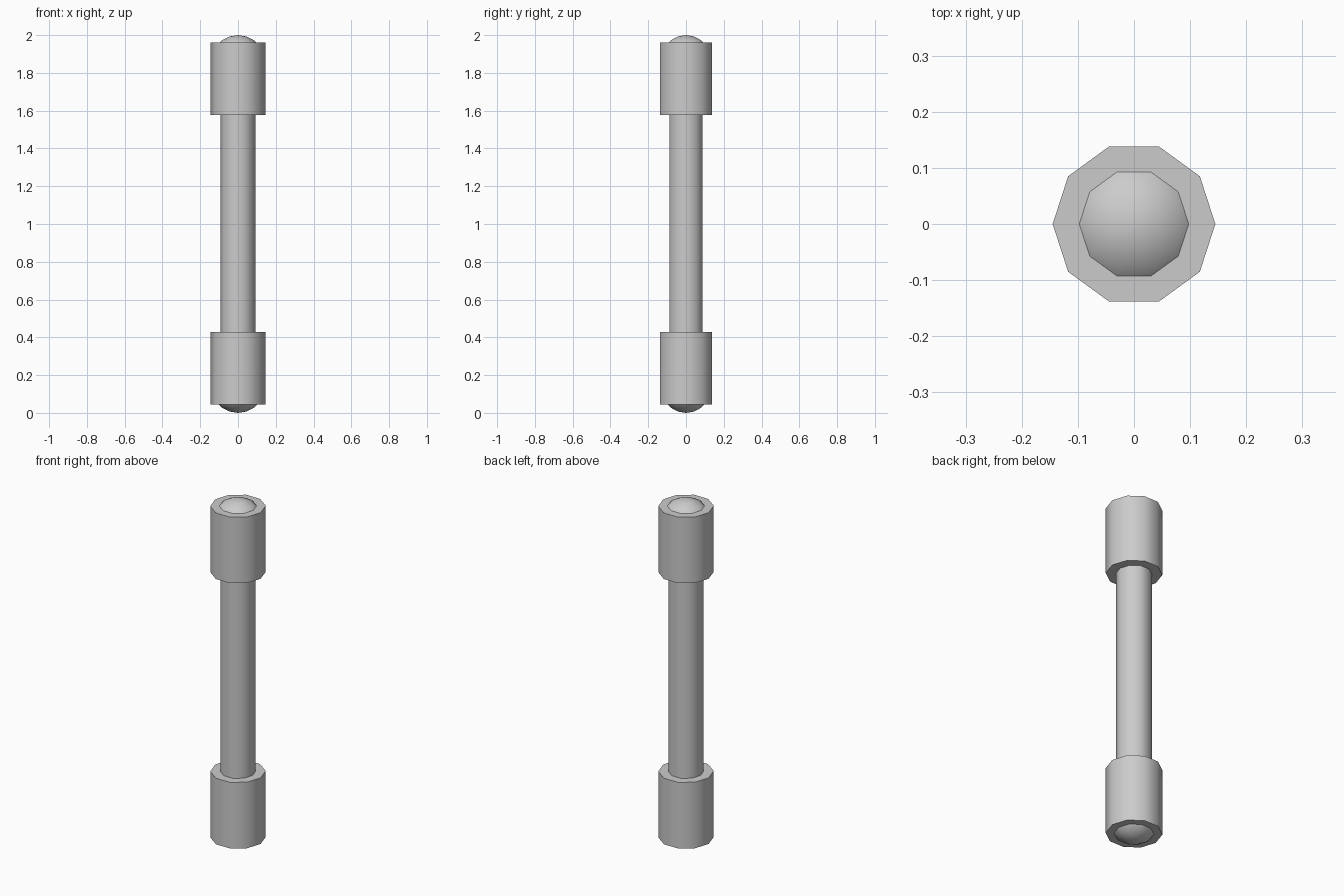
import bpy
import bmesh
from math import sin, cos, pi, radians

if "Cube" in bpy.data.objects:
    bpy.data.objects.remove(bpy.data.objects["Cube"], do_unlink=True)

SIDES = 10
COLLAR_R, SHAFT_R = 0.145, 0.093

grey = bpy.data.materials.new("plain grey")
grey.use_nodes = True
colour = (0.6, 0.6, 0.6, 1)
grey.diffuse_color = colour
grey.node_tree.nodes["Principled BSDF"].inputs["Base Color"].default_value = colour


def lathe(name, profile):
    """Turn (radius, height) points, listed bottom to top, into a closed solid."""
    bm = bmesh.new()
    rings = []
    for r, z in profile:
        count = SIDES if r > 1e-5 else 1
        rings.append([bm.verts.new((r * cos(2 * pi * i / SIDES),
                                    r * sin(2 * pi * i / SIDES), z))
                      for i in range(count)])
    for low, high in zip(rings, rings[1:]):
        for i in range(SIDES):
            j = (i + 1) % SIDES
            corners = [low[i % len(low)], low[j % len(low)],
                       high[j % len(high)], high[i % len(high)]]
            bm.faces.new(list(dict.fromkeys(corners)))
    for ring in (rings[0], rings[-1]):
        if len(ring) > 1:
            bm.faces.new(ring)
    bmesh.ops.recalc_face_normals(bm, faces=bm.faces)
    mesh = bpy.data.meshes.new(name)
    bm.to_mesh(mesh)
    bm.free()
    mesh.materials.append(grey)
    obj = bpy.data.objects.new(name, mesh)
    bpy.context.collection.objects.link(obj)
    bpy.ops.object.select_all(action="DESELECT")
    obj.select_set(True)
    bpy.context.view_layer.objects.active = obj
    bpy.ops.object.shade_smooth_by_angle(angle=radians(45))
    return obj


# Long central shaft
lathe("shaft", [(SHAFT_R, 0.3), (SHAFT_R, 1.7)])

# Wide collars, each with a ball showing through its outer end
for side, collar_z, ball_z in (("lower", 0.045, COLLAR_R),
                               ("upper", 1.578, 2 - COLLAR_R)):
    lathe(side + "_collar", [(COLLAR_R, collar_z), (COLLAR_R, collar_z + 0.382)])
    lathe(side + "_end_ball",
          [(COLLAR_R * sin(pi * k / SIDES), ball_z - COLLAR_R * cos(pi * k / SIDES))
           for k in range(SIDES + 1)])
